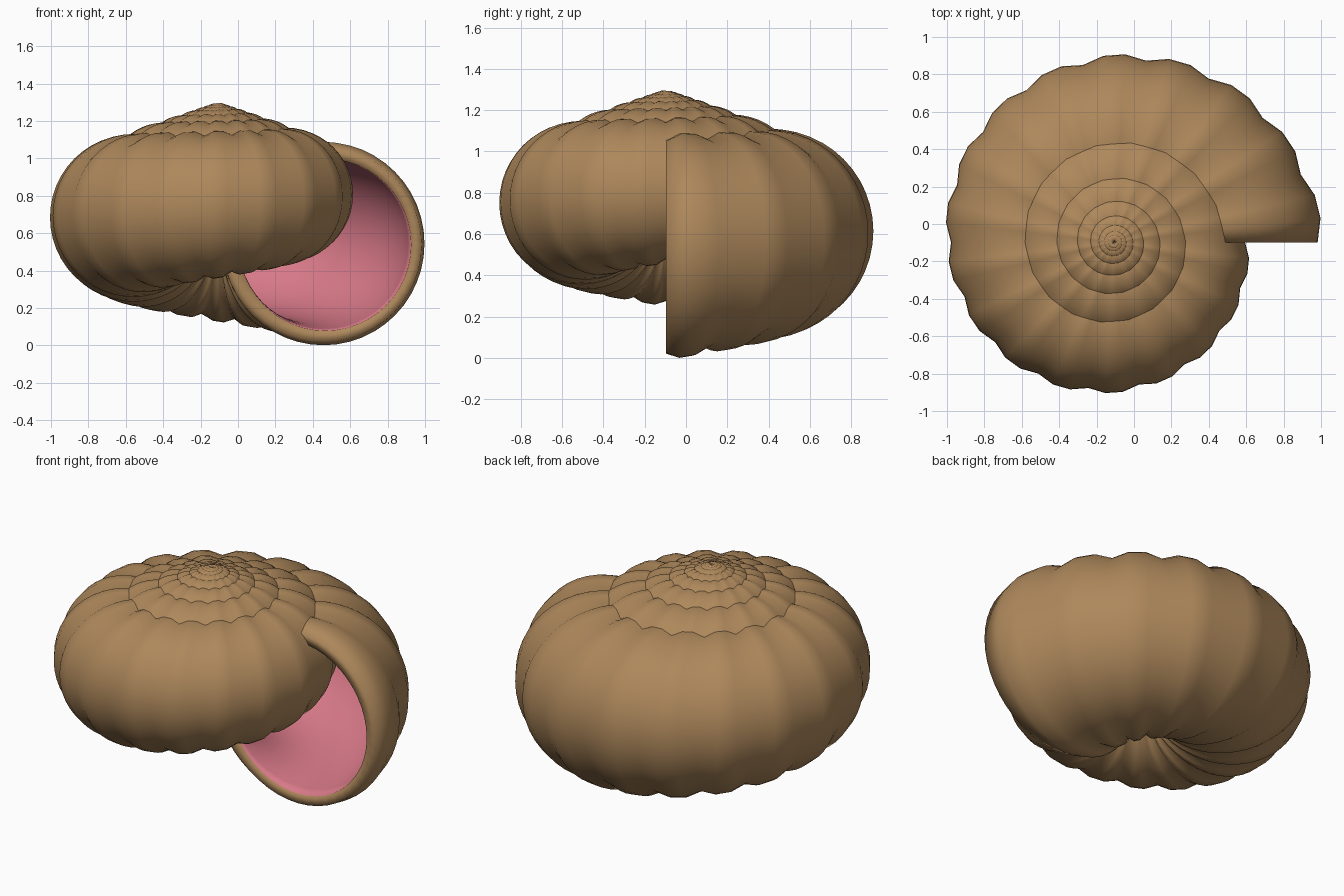
import bpy, bmesh, math

if "Cube" in bpy.data.objects:
    bpy.data.objects.remove(bpy.data.objects["Cube"])

# Spiral shell settings
AXIS_X, AXIS_Y, APEX_Z = -0.106, -0.098, 1.302
GROWTH = math.log(1.555) / (2 * math.pi)  # whorl growth per radian
ARM, DROP, TUBE = 0.572, 0.764, 0.516     # tube centre and radius at the mouth
RIBS, RIB_HEIGHT = 18, 0.041
TURNS, STEPS, SIDES = 8, 54, 48
INNER = 0.89                              # mouth opening relative to tube


def material(name, rgb):
    m = bpy.data.materials.new(name)
    m.diffuse_color = (*rgb, 1)
    m.use_nodes = True
    m.node_tree.nodes["Principled BSDF"].inputs["Base Color"].default_value = m.diffuse_color
    return m


def ring(bm, theta, size):
    """One tube cross-section at an angle back from the mouth."""
    g = math.exp(-GROWTH * theta)
    verts = []
    for i in range(SIDES):
        a = 2 * math.pi * i / SIDES
        r = g * (ARM + TUBE * size * math.cos(a))
        z = APEX_Z + g * (-DROP + TUBE * size * math.sin(a))
        verts.append(bm.verts.new((AXIS_X + r * math.cos(theta),
                                   AXIS_Y + r * math.sin(theta), z)))
    return verts


bm = bmesh.new()
rings = []

# Ribbed outer whorls, from the apex to the mouth (which sits in a valley)
for i in range(TURNS * STEPS, -1, -1):
    t = 2 * math.pi * i / STEPS
    rings.append(ring(bm, t, 1 + RIB_HEIGHT * (1 - math.cos(RIBS * t))))

# Flat lip
rings.append(ring(bm, 0, INNER))
lip_end = len(rings) - 1

# Smooth lining running back into the shell
for i in range(1, int(0.75 * STEPS)):
    rings.append(ring(bm, 2 * math.pi * i / STEPS, INNER))

for k in range(len(rings) - 1):
    a, b = rings[k], rings[k + 1]
    for i in range(SIDES):
        j = (i + 1) % SIDES
        f = bm.faces.new((a[i], a[j], b[j], b[i]))
        f.material_index = 1 if k >= lip_end else 0
        f.smooth = True

# Close the apex and the hidden end of the lining
bm.faces.new(rings[0])
bm.faces.new(rings[-1]).material_index = 1
bmesh.ops.recalc_face_normals(bm, faces=bm.faces)

mesh = bpy.data.meshes.new("spiral_shell")
bm.to_mesh(mesh)
bm.free()
mesh.materials.append(material("shell brown", (0.42, 0.245, 0.105)))
mesh.materials.append(material("lining pink", (0.68, 0.19, 0.245)))
shell = bpy.data.objects.new("spiral_shell", mesh)
bpy.context.collection.objects.link(shell)
